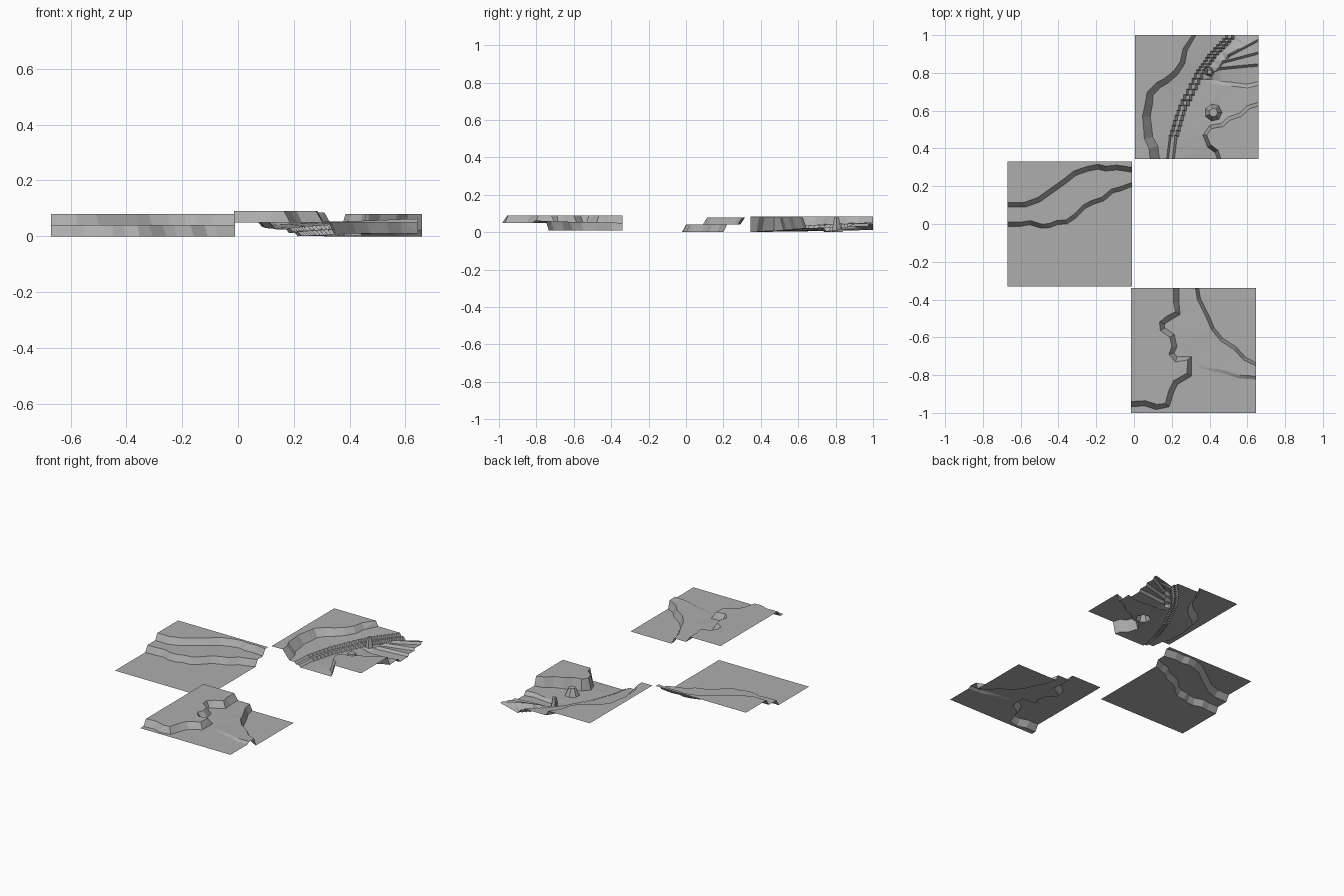
import bpy
import math
from mathutils import Vector
from mathutils.geometry import delaunay_2d_cdt

cube = bpy.data.objects.get("Cube")
if cube:
    bpy.data.objects.remove(cube, do_unlink=True)

stone = bpy.data.materials.new("stone grey")
stone.use_nodes = True
GREY = (0.42, 0.42, 0.42, 1)
stone.diffuse_color = GREY
stone.node_tree.nodes["Principled BSDF"].inputs["Base Color"].default_value = GREY


def span(value, t):
    """A constant, or a (start, end) pair blended along the path."""
    if isinstance(value, tuple):
        return value[0] + (value[1] - value[0]) * t
    return value


def jag(points, steps):
    """Turn a path into a staircase of axis-aligned runs."""
    out = [points[0]]
    for a, b in zip(points, points[1:]):
        for i in range(steps):
            t0, t1 = i / steps, (i + 1) / steps
            y0, y1 = (a[1] + (b[1] - a[1]) * t for t in (t0, t1))
            x1 = a[0] + (b[0] - a[0]) * t1
            out += [(x1, y0), (x1, y1)]
    return out


class Tile:
    """A square sheet of land, folded along crest and toe lines."""

    def __init__(self, x0, y0, size, corners):
        self.lo, self.hi = Vector((x0, y0)), Vector((x0 + size, y0 + size))
        self.pts, self.zs, self.edges = [], [], []
        square = [(x0, y0), (x0 + size, y0), (x0 + size, y0 + size), (x0, y0 + size)]
        self.line(square, corners, closed=True)

    def line(self, points, heights, closed=False):
        first, n = len(self.pts), len(points)
        for p in points:
            self.pts.append(Vector((min(max(p[0], self.lo.x), self.hi.x),
                                    min(max(p[1], self.lo.y), self.hi.y))))
        self.zs += heights
        self.edges += [(first + i, first + (i + 1) % n) for i in range(n if closed else n - 1)]

    def cliff(self, points, top, bottom, width=None, shift=None):
        """Crest line plus a toe line, offset to the left or by a fixed shift."""
        pts = [Vector(p) for p in points]
        n = len(pts)
        toe = []
        for i, p in enumerate(pts):
            if shift:
                move = Vector(shift)
            else:
                d = (pts[min(i + 1, n - 1)] - pts[max(i - 1, 0)]).normalized()
                move = Vector((-d.y, d.x)) * span(width, i / (n - 1))
            # Ends slide along the border of the tile
            if i in (0, n - 1):
                if min(abs(p.x - self.lo.x), abs(p.x - self.hi.x)) < 0.002:
                    move.x = 0
                elif min(abs(p.y - self.lo.y), abs(p.y - self.hi.y)) < 0.002:
                    move.y = 0
            toe.append(p + move)
        ts = [i / (n - 1) for i in range(n)]
        self.line(pts, [span(top, t) for t in ts])
        self.line(toe, [span(bottom, t) for t in ts])

    def rock(self, x, y, radius, base, top, sides=7):
        for r, z in ((radius, base), (radius * 0.5, top)):
            ring = [(x + r * math.cos(math.tau * i / sides),
                     y + r * math.sin(math.tau * i / sides)) for i in range(sides)]
            self.line(ring, [z] * sides, closed=True)

    def build(self, name):
        res = delaunay_2d_cdt(self.pts, self.edges, [], 0, 0.0001)
        verts, faces, origin = res[0], res[2], res[3]
        coords = []
        for v, src in zip(verts, origin):
            k = src[0] if src else min(range(len(self.pts)),
                                       key=lambda j: (self.pts[j] - v).length)
            coords.append((v.x, v.y, self.zs[k]))
        mesh = bpy.data.meshes.new(name)
        mesh.from_pydata(coords, [], [list(f) for f in faces])
        mesh.materials.append(stone)
        mesh.update()
        obj = bpy.data.objects.new(name, mesh)
        bpy.context.collection.objects.link(obj)


# Terraced slope: two winding steps
slope = Tile(-0.67, -0.33, 0.66, [0, 0, 0.08, 0.08])
slope.cliff([(-0.67, 0.01), (-0.6, 0.01), (-0.55, 0.018), (-0.49, 0), (-0.45, 0.002),
             (-0.41, 0.018), (-0.36, 0.022), (-0.32, 0.05), (-0.27, 0.1), (-0.23, 0.122),
             (-0.17, 0.142), (-0.12, 0.185), (-0.08, 0.195), (-0.01, 0.22)],
            0.04, 0, width=-0.022)
slope.cliff([(-0.67, 0.115), (-0.58, 0.115), (-0.51, 0.14), (-0.44, 0.19), (-0.37, 0.24),
             (-0.32, 0.28), (-0.25, 0.305), (-0.19, 0.316), (-0.15, 0.306),
             (-0.09, 0.312), (-0.01, 0.3)],
            0.08, 0.04, width=-0.026)
slope.build("terraced_slope")

# Headland: high ground, a plain and a low basin
head = Tile(-0.015, -1, 0.66, [0.05, 0.05, 0.01, 0.09])
head.cliff([(0.21, -0.34), (0.21, -0.42), (0.22, -0.465), (0.17, -0.49), (0.135, -0.52),
            (0.14, -0.565), (0.19, -0.6), (0.2, -0.65), (0.185, -0.69), (0.22, -0.73),
            (0.285, -0.72), (0.28, -0.79), (0.21, -0.83), (0.185, -0.88), (0.165, -0.95),
            (0.12, -0.955), (0.06, -0.935), (-0.015, -0.94)],
           0.09, 0.05, width=0.028)
head.cliff([(0.325, -0.34), (0.335, -0.4), (0.38, -0.49), (0.41, -0.56), (0.46, -0.62),
            (0.53, -0.665), (0.58, -0.72), (0.645, -0.75)],
           (0.05, 0.06), 0.01, width=0.018)
head.cliff([(0.35, -0.74), (0.42, -0.765), (0.5, -0.78), (0.56, -0.8), (0.645, -0.805)],
           (0.052, 0.063), 0.05, width=-0.018)
head.build("headland")

# River gorge: high bank, stepped falls, far bank and rocks
gorge = Tile(0.005, 0.345, 0.655, [0.085, 0.08, 0.045, 0.085])
gorge.cliff([(0.31, 1), (0.26, 0.93), (0.245, 0.86), (0.21, 0.81), (0.16, 0.77),
             (0.12, 0.75), (0.07, 0.7), (0.06, 0.64), (0.045, 0.57), (0.05, 0.52),
             (0.055, 0.45), (0.08, 0.4), (0.085, 0.345)],
            0.085, (0.052, 0.025), width=(0.022, 0.05))
falls = [(0.17, 0.345), (0.185, 0.47), (0.235, 0.63), (0.32, 0.8), (0.39, 0.9), (0.485, 1)]
gorge.cliff(jag(falls, 6), (0.025, 0.052), (0.012, 0.035), shift=(0.012, -0.006))
lower_falls = [(x + 0.03, y) for x, y in falls]
gorge.cliff(jag(lower_falls, 6), (0.012, 0.035), (0, 0.012), shift=(0.014, -0.006))

# Rows of jagged ledges climbing to the back corner
for start, end, z in (((0.45, 0.83), (0.66, 0.85), 0.018),
                      ((0.47, 0.865), (0.66, 0.915), 0.032),
                      ((0.5, 0.9), (0.66, 0.985), 0.046)):
    gorge.cliff(jag([start, end], 14), z, z - 0.016, shift=(0.006, -0.014))

gorge.cliff([(0.46, 0.345), (0.445, 0.39), (0.405, 0.42), (0.385, 0.47), (0.41, 0.505),
             (0.47, 0.515), (0.51, 0.55), (0.57, 0.57), (0.61, 0.61), (0.66, 0.625)],
            0.08, (0, 0.022), width=0.02)
gorge.cliff([(0.41, 0.745), (0.46, 0.735), (0.52, 0.73), (0.6, 0.72), (0.66, 0.735)],
            (0.006, 0.025), 0, width=0.02)
gorge.rock(0.42, 0.59, 0.046, 0.008, 0.056)
gorge.rock(0.4, 0.805, 0.026, 0.01, 0.078, sides=5)
gorge.build("river_gorge")
